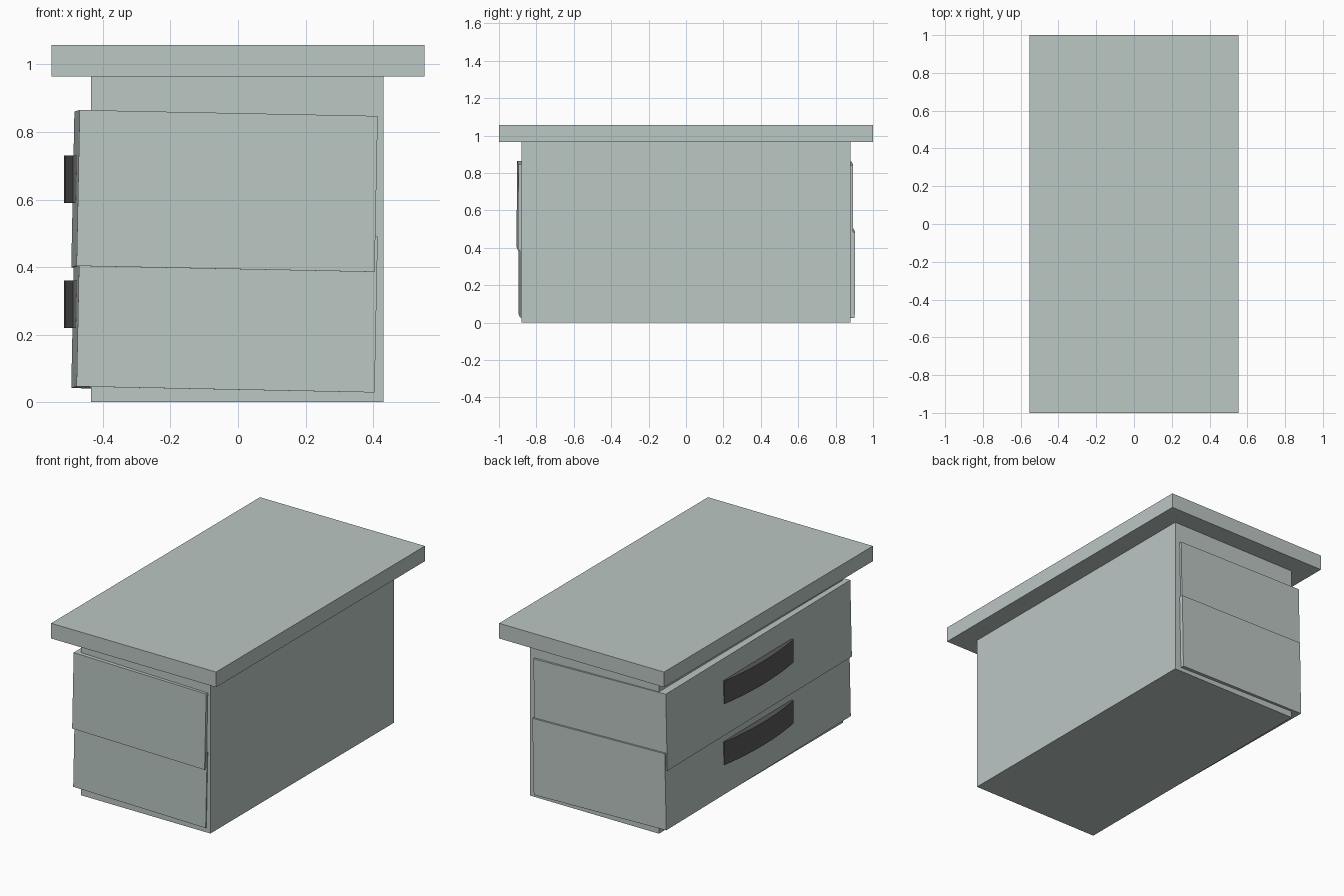
import bpy
import bmesh
from math import radians
from mathutils import Matrix

cube = bpy.data.objects.get("Cube")
if cube:
    bpy.data.objects.remove(cube, do_unlink=True)


def make_material(name, color):
    mat = bpy.data.materials.new(name)
    mat.use_nodes = True
    mat.diffuse_color = color
    mat.node_tree.nodes["Principled BSDF"].inputs["Base Color"].default_value = color
    return mat


def add_object(name, bm, mat):
    bmesh.ops.recalc_face_normals(bm, faces=bm.faces)
    mesh = bpy.data.meshes.new(name)
    bm.to_mesh(mesh)
    bm.free()
    mesh.materials.append(mat)
    obj = bpy.data.objects.new(name, mesh)
    bpy.context.collection.objects.link(obj)
    return obj


def box(name, center, size, mat, tilt=None):
    bm = bmesh.new()
    bmesh.ops.create_cube(bm, size=1, matrix=Matrix.Diagonal((*size, 1)))
    obj = add_object(name, bm, mat)
    obj.location = center
    if tilt:
        obj.rotation_euler = [radians(a) for a in tilt]
    return obj


def handle(name, z, mat, height=0.14, half=0.33, steps=16):
    # Bowed solid: flat back inside the drawer, arched outer face
    outline = [(-0.47, -half)]
    for i in range(steps + 1):
        t = 2 * i / steps - 1
        outline.append((-0.489 - 0.027 * (1 - t * t), half * t))
    outline.append((-0.47, half))
    bm = bmesh.new()
    base = bm.faces.new([bm.verts.new((x, y, z - height / 2)) for x, y in outline])
    top = bmesh.ops.extrude_face_region(bm, geom=[base])["geom"]
    bmesh.ops.translate(bm, vec=(0, 0, height),
                        verts=[v for v in top if isinstance(v, bmesh.types.BMVert)])
    obj = add_object(name, bm, mat)
    bpy.context.view_layer.objects.active = obj
    obj.select_set(True)
    bpy.ops.object.shade_smooth_by_angle(angle=radians(30))
    obj.select_set(False)
    return obj


grey = make_material("pale grey paint", (0.50, 0.57, 0.55, 1))
dark = make_material("dark handle", (0.10, 0.10, 0.10, 1))

# Cabinet and overhanging top
box("cabinet_body", (-0.002, 0, 0.4825), (0.866, 1.76, 0.965), grey)
box("table_top", (0, 0, 1.011), (1.106, 2, 0.092), grey)

# Slightly crooked drawers with their handles
drawer_tilt = (-0.15, 1.15, 0.5)
for label, y, z, handle_z in (("upper", -0.006, 0.623, 0.66),
                              ("lower", 0.004, 0.266, 0.29)):
    box(label + "_drawer", (-0.04, y, z), (0.883, 1.79, 0.462), grey, drawer_tilt)
    handle(label + "_handle", handle_z, dark)
